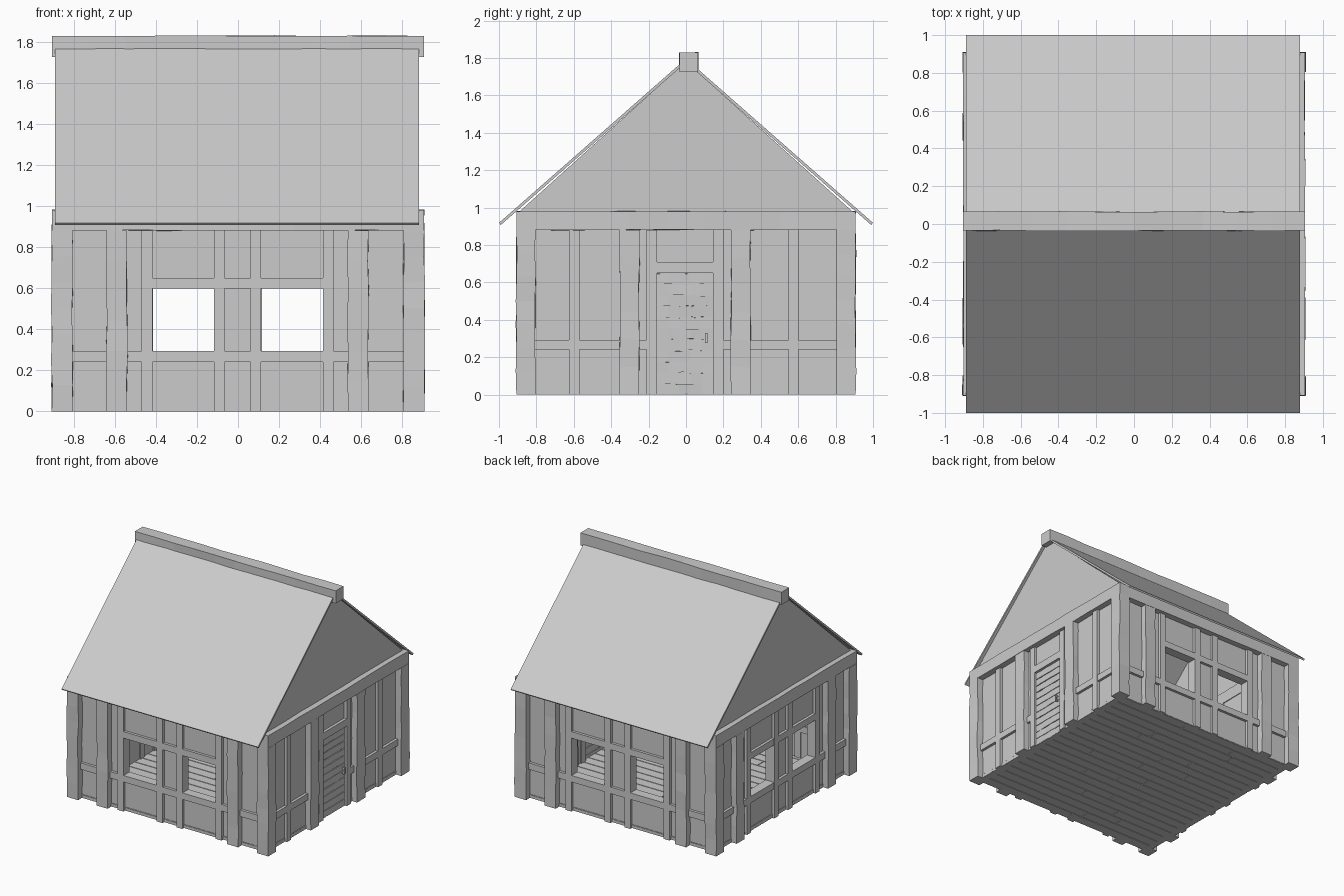
import bpy, bmesh, random
from math import radians
from mathutils import Matrix, Vector

if "Cube" in bpy.data.objects:
    bpy.data.objects.remove(bpy.data.objects["Cube"])

random.seed(4)


def add_box(bm, x0, x1, y0, y1, z0, z1, cuts=0, wobble=0.0):
    """Box; long edges can be cut and nudged for a hand-hewn look."""
    size = Vector((x1 - x0, y1 - y0, z1 - z0))
    mid = Vector((x0 + x1, y0 + y1, z0 + z1)) / 2
    verts = bmesh.ops.create_cube(bm, size=1)["verts"]
    for v in verts:
        v.co = Vector(c * s for c, s in zip(v.co, size)) + mid
    if cuts:
        longest = max(size)
        edges = {e for v in verts for e in v.link_edges
                 if abs(e.calc_length() - longest) < 1e-5}
        new = bmesh.ops.subdivide_edges(bm, edges=list(edges), cuts=cuts, use_grid_fill=True)
        for v in new["geom_inner"]:
            if isinstance(v, bmesh.types.BMVert):
                v.co += Vector(random.uniform(-wobble, wobble) for _ in range(3))


def finish(name, bm, turn=0):
    bm.transform(Matrix.Rotation(radians(turn), 4, 'Z'))
    bmesh.ops.recalc_face_normals(bm, faces=bm.faces)
    mesh = bpy.data.meshes.new(name)
    bm.to_mesh(mesh)
    bm.free()
    obj = bpy.data.objects.new(name, mesh)
    bpy.context.collection.objects.link(obj)
    return obj


def boxes(name, rects, inner, outer, turn=0, cuts=0, wobble=0.0):
    """Rectangles (u0, u1, z0, z1) on a wall facing -y, then turned into place."""
    bm = bmesh.new()
    for u0, u1, z0, z1 in rects:
        add_box(bm, u0, u1, -outer, -inner, z0, z1, cuts, wobble)
    return finish(name, bm, turn)


def prism(name, profile, x0, x1):
    """Extrude a (y, z) profile along x."""
    bm = bmesh.new()
    face = bm.faces.new([bm.verts.new((x0, y, z)) for y, z in profile])
    ext = bmesh.ops.extrude_face_region(bm, geom=[face])["geom"]
    bmesh.ops.translate(bm, vec=(x1 - x0, 0, 0),
                        verts=[v for v in ext if isinstance(v, bmesh.types.BMVert)])
    return finish(name, bm)


IN, PANEL, STUD, POST, TOP = 0.80, 0.855, 0.878, 0.905, 0.88

# Front, back and left walls with paired windows
for side, turn in (("front", 0), ("back", 180), ("left", -90)):
    boxes(side + "_posts", [(-0.64, -0.54, 0, TOP), (0.535, 0.635, 0, TOP)],
          IN, POST, turn, 5, 0.004)
    boxes(side + "_studs", [(u, u + 0.053, 0, TOP) for u in (-0.47, -0.118, 0.06, 0.413)],
          IN, STUD, turn)
    boxes(side + "_rails", [(-0.82, 0.82, 0.24, 0.293), (-0.42, 0.415, 0.597, 0.65)],
          IN, STUD - 0.001, turn)
    boxes(side + "_panels", [(-0.85, 0.85, 0, 0.27), (-0.85, 0.85, 0.62, 0.93),
                             (-0.85, -0.45, 0.27, 0.62), (-0.09, 0.085, 0.27, 0.62),
                             (0.44, 0.85, 0.27, 0.62)], IN + 0.01, PANEL, turn)

# Right wall with the door
boxes("right_posts", [(-0.355, -0.25, 0, TOP), (0.24, 0.345, 0, TOP)], IN, POST, 90, 5, 0.004)
boxes("right_studs", [(-0.625, -0.57, 0, TOP), (0.547, 0.602, 0, TOP),
                      (-0.21, -0.155, 0, TOP), (0.145, 0.20, 0, TOP),
                      (-0.16, 0.15, 0.65, 0.71)], IN, STUD, 90)
boxes("right_rails", [(-0.82, -0.19, 0.24, 0.293), (0.18, 0.82, 0.24, 0.293)],
      IN, STUD - 0.001, 90)
boxes("right_panels", [(-0.85, -0.18, 0, 0.93), (0.17, 0.85, 0, 0.93),
                       (-0.18, 0.17, 0.68, 0.93)], IN + 0.01, PANEL, 90)

# Door boards, backing and handle
boxes("door_boards", [(-0.155, 0.145, i * 0.059 + 0.002, i * 0.059 + 0.056) for i in range(11)],
      0.82, 0.862, 90, 4, 0.002)
boxes("door_backing", [(-0.155, 0.145, 0, 0.65)], 0.825, 0.855, 90)
boxes("door_handle", [(0.102, 0.116, 0.275, 0.33)], 0.875, 0.888, 90)
boxes("door_handle_mounts", [(0.104, 0.114, 0.278, 0.288), (0.104, 0.114, 0.317, 0.327)],
      0.855, 0.88, 90)

# Corner posts
bm = bmesh.new()
for sx in (-1, 1):
    for sy in (-1, 1):
        x, y = sorted((sx * 0.805, sx * 0.907)), sorted((sy * 0.805, sy * 0.907))
        add_box(bm, *x, *y, 0, TOP, 6, 0.004)
finish("corner_posts", bm)

# Top plates: long ones on the gable sides, shorter ones between
for side, turn, half in (("right", 90, 0.907), ("left", -90, 0.907),
                         ("front", 0, 0.807), ("back", 180, 0.807)):
    boxes(side + "_top_plate", [(-half, half, TOP, 0.98)], 0.805, 0.905, turn, 8, 0.003)

# Floor planks over a thin base
bm = bmesh.new()
for i in range(20):
    y = -0.86 + i * 0.086
    joint = random.uniform(-0.5, 0.5)
    add_box(bm, -0.86, joint - 0.003, y + 0.003, y + 0.083, 0.0, 0.03)
    add_box(bm, joint + 0.003, 0.86, y + 0.003, y + 0.083, 0.0, 0.03)
finish("floor_planks", bm)
bm = bmesh.new()
add_box(bm, -0.86, 0.86, -0.86, 0.86, 0.005, 0.025)
finish("floor_base", bm)

# Roof sheets, gables and ridge beam
prism("roof", [(-1, 0.918), (0, 1.796), (1, 0.918), (0.99, 0.907), (0, 1.776), (-0.99, 0.907)],
      -0.89, 0.88)
for name, x in (("left_gable", -0.86), ("right_gable", 0.84)):
    prism(name, [(-0.9, 0.97), (0.9, 0.97), (0, 1.78)], x, x + 0.02)
bm = bmesh.new()
add_box(bm, -0.905, 0.905, -0.035, 0.065, 1.725, 1.828, 9, 0.003)
finish("ridge_beam", bm)
